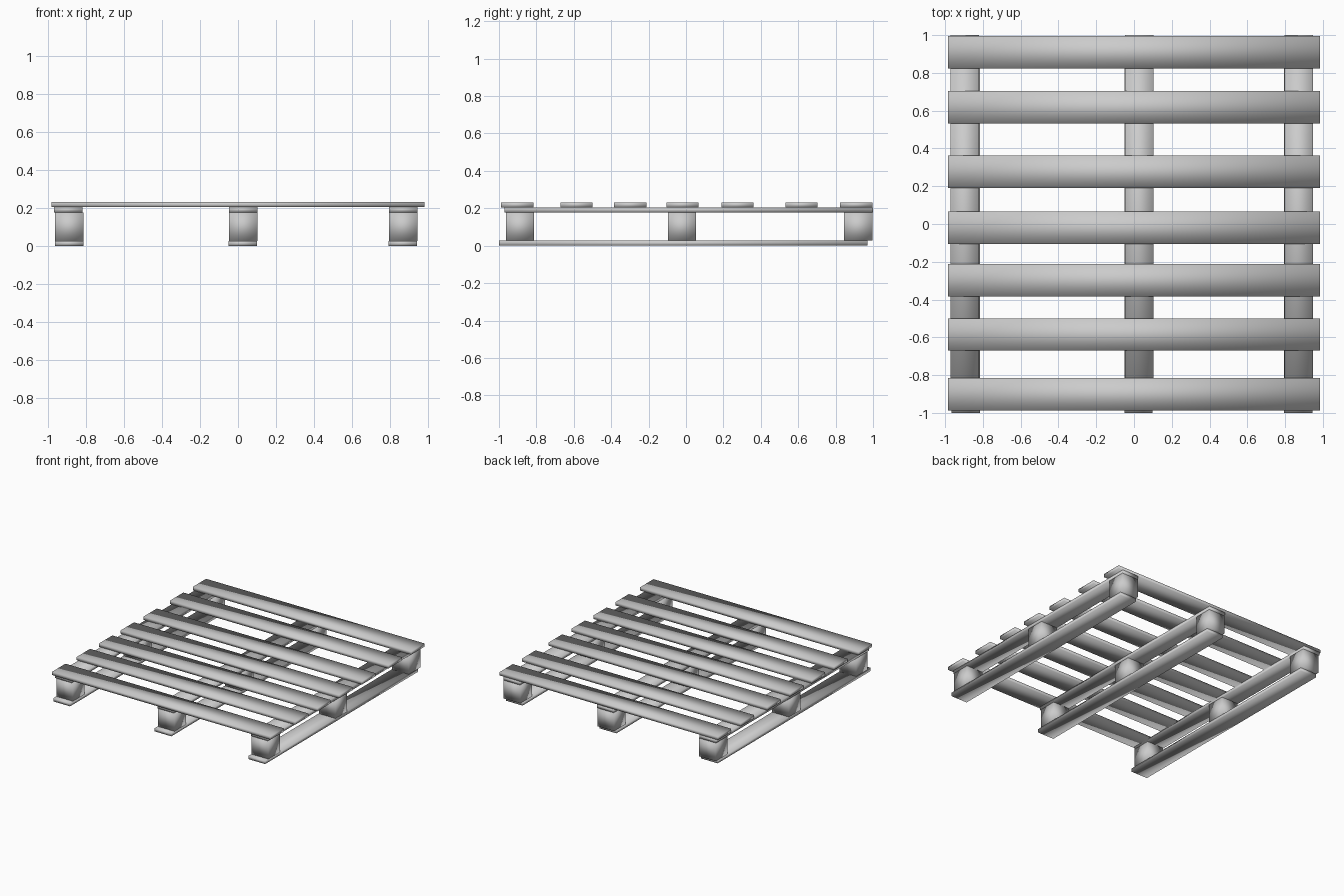
import bpy
import bmesh

if "Cube" in bpy.data.objects:
    bpy.data.objects.remove(bpy.data.objects["Cube"])


def box(name, x, y, z):
    """Smooth-shaded box from (min, max) ranges on each axis."""
    bm = bmesh.new()
    bmesh.ops.create_cube(bm, size=1)
    for v in bm.verts:
        v.co = [(lo + hi) / 2 + c * (hi - lo) for c, (lo, hi) in zip(v.co, (x, y, z))]
    for f in bm.faces:
        f.smooth = True
    mesh = bpy.data.meshes.new(name)
    bm.to_mesh(mesh)
    bm.free()
    bpy.context.collection.objects.link(bpy.data.objects.new(name, mesh))


def span(centre, width):
    return (centre - width / 2, centre + width / 2)


# Three runners: bottom board, three blocks, upper stringer
for side, bottom_x, block_x, top_x in (("left", -0.89, -0.89, -0.896),
                                       ("middle", 0.024, 0.027, 0.027),
                                       ("right", 0.87, 0.873, 0.873)):
    box(f"bottom_board_{side}", span(bottom_x, 0.15), (-1.0, 0.97), (0, 0.027))
    for place, y in (("front", -0.888), ("centre", -0.022), ("back", 0.921)):
        box(f"block_{side}_{place}", span(block_x, 0.15), span(y, 0.15), (0.027, 0.178))
    box(f"stringer_{side}", span(top_x, 0.15), (-0.97, 1.0), (0.178, 0.205))

# Seven deck slats across the top
for i, y in enumerate((-0.902, -0.585, -0.298, -0.019, 0.276, 0.617, 0.91)):
    box(f"deck_slat_{i + 1}", (-0.985, 0.985), span(y, 0.172), (0.205, 0.232))
